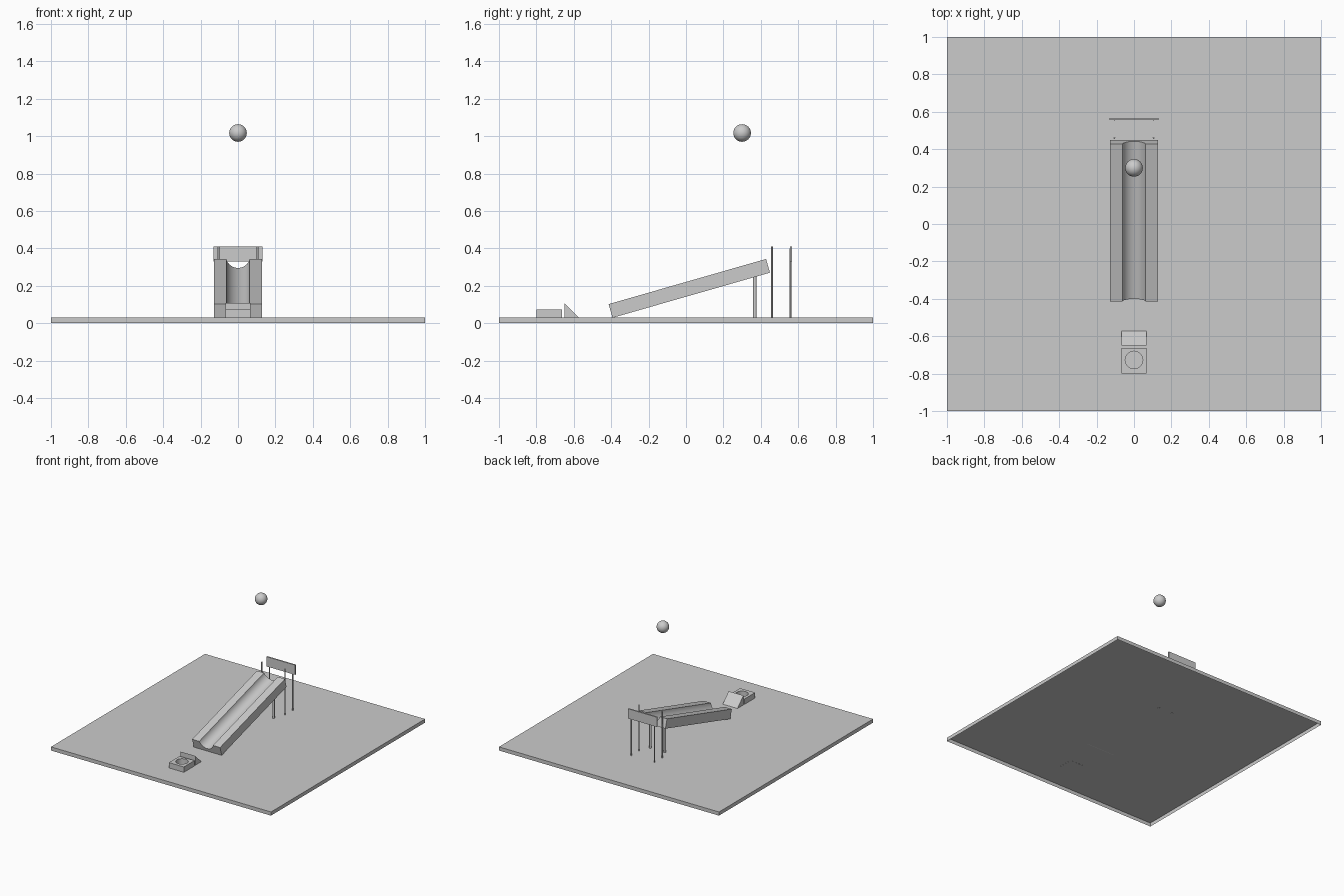
import bpy, bmesh, math
from mathutils import Matrix

if "Cube" in bpy.data.objects:
    bpy.data.objects.remove(bpy.data.objects["Cube"])

BASE_Z = 0.03


def finish(name, bm, smooth=False):
    bmesh.ops.recalc_face_normals(bm, faces=bm.faces)
    me = bpy.data.meshes.new(name)
    bm.to_mesh(me)
    bm.free()
    ob = bpy.data.objects.new(name, me)
    bpy.context.collection.objects.link(ob)
    if smooth:
        bpy.ops.object.select_all(action='DESELECT')
        ob.select_set(True)
        bpy.context.view_layer.objects.active = ob
        bpy.ops.object.shade_smooth_by_angle(angle=math.radians(30))
    return ob


def box_mesh(x, y, z):
    bm = bmesh.new()
    bmesh.ops.create_cube(bm, size=1)
    for v in bm.verts:
        for i, (lo, hi) in enumerate((x, y, z)):
            v.co[i] = lo if v.co[i] < 0 else hi
    return bm


def rod(name, x, y, r, z0, z1, segs=16):
    bm = bmesh.new()
    bmesh.ops.create_cone(bm, cap_ends=True, segments=segs, radius1=r, radius2=r, depth=z1 - z0,
                          matrix=Matrix.Translation((x, y, (z0 + z1) / 2)))
    return finish(name, bm, True)


def prism(name, points, move, smooth=False):
    # extrude a closed profile along a vector
    bm = bmesh.new()
    face = bm.faces.new([bm.verts.new(p) for p in points])
    ext = bmesh.ops.extrude_face_region(bm, geom=[face])
    bmesh.ops.translate(bm, vec=move, verts=[g for g in ext['geom'] if isinstance(g, bmesh.types.BMVert)])
    return finish(name, bm, smooth)


# base: shallow tray turned over, open underneath
bm = box_mesh((-1, 1), (-1, 1), (0, BASE_Z))
bmesh.ops.delete(bm, geom=[f for f in bm.faces if f.calc_center_median().z < 0.001], context='FACES')
finish("base", bm)

# ramp with a rounded groove along its length
W, T, R, DEPTH, N = 0.127, 0.076, 0.064, 0.05, 16
cz = T - DEPTH + R
half = math.acos((R - DEPTH) / R)
arc = []
for i in range(N + 1):
    a = half - 2 * half * i / N
    arc.append((R * math.sin(a), 0, cz - R * math.cos(a)))
ramp = prism("ramp", [(-W, 0, 0), (W, 0, 0), (W, 0, T)] + arc + [(-W, 0, T)], (0, 0.876, 0), True)
ramp.location = (0, -0.393, BASE_Z - 0.001)
ramp.rotation_euler.x = math.radians(16)

# ramp legs, guide rods and sign posts
for side, s in (("left", -1), ("right", 1)):
    rod(f"ramp_leg_{side}", s * 0.066, 0.368, 0.009, BASE_Z - 0.002, 0.252)
    rod(f"guide_rod_{side}", s * 0.105, 0.46, 0.005, BASE_Z - 0.002, 0.41)
    rod(f"panel_post_{side}", s * 0.105, 0.559, 0.005, BASE_Z - 0.002, 0.40)

# panel behind the ramp
finish("panel", box_mesh((-0.131, 0.131), (0.555, 0.566), (0.33, 0.41)))

# wedge that kicks the ball up
prism("wedge", [(-0.067, -0.65, BASE_Z), (-0.067, -0.572, BASE_Z), (-0.067, -0.65, 0.107)], (0.134, 0, 0))

# catch block with a round hole
block = finish("catch_block", box_mesh((-0.068, 0.068), (-0.8, -0.662), (BASE_Z - 0.001, 0.074)))
cutter = rod("hole_cutter", 0, -0.727, 0.047, BASE_Z + 0.001, 0.12, 32)
cutter.hide_render = True
mod = block.modifiers.new("hole", 'BOOLEAN')
mod.object = cutter
mod.operation = 'DIFFERENCE'
mod.solver = 'EXACT'
bpy.ops.object.select_all(action='DESELECT')
block.select_set(True)
bpy.context.view_layer.objects.active = block
bpy.ops.object.modifier_apply(modifier="hole")
bpy.data.objects.remove(cutter)
bpy.ops.object.shade_smooth_by_angle(angle=math.radians(30))

# ball hanging above the ramp
bm = bmesh.new()
bmesh.ops.create_uvsphere(bm, u_segments=32, v_segments=16, radius=0.047,
                          matrix=Matrix.Translation((0, 0.3, 1.017)))
finish("ball", bm, True)
